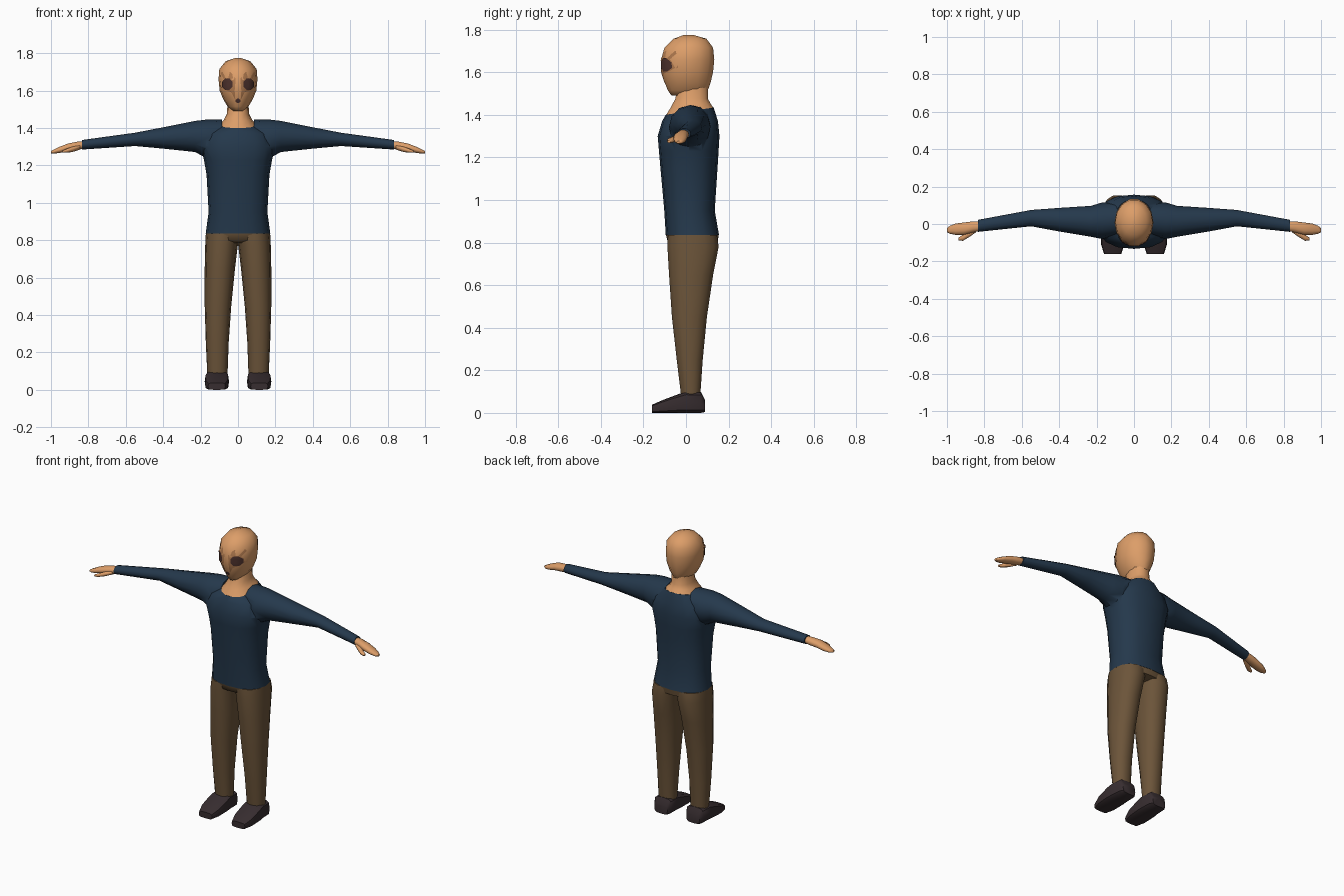
import bpy, bmesh, math
from mathutils import Vector

if "Cube" in bpy.data.objects:
    bpy.data.objects.remove(bpy.data.objects["Cube"])


def material(name, rgb):
    mat = bpy.data.materials.new(name)
    mat.use_nodes = True
    mat.diffuse_color = (*rgb, 1)
    mat.node_tree.nodes["Principled BSDF"].inputs["Base Color"].default_value = (*rgb, 1)
    return mat


skin = material("skin", (0.72, 0.34, 0.14))
shade = material("dark_skin", (0.45, 0.2, 0.08))
brown = material("eye_brown", (0.08, 0.034, 0.028))
navy = material("shirt_navy", (0.018, 0.04, 0.072))
khaki = material("trouser_brown", (0.15, 0.09, 0.042))
leather = material("shoe_leather", (0.038, 0.026, 0.029))

# Maps (along, across, across) of a loft to model space
AXES = {
    "x": lambda t, a, b: Vector((t, a, b)),
    "y": lambda t, a, b: Vector((a, t, b)),
    "z": lambda t, a, b: Vector((a, b, t)),
}


def finish(name, bm, mat, angle=60):
    bmesh.ops.recalc_face_normals(bm, faces=bm.faces)
    mesh = bpy.data.meshes.new(name)
    bm.to_mesh(mesh)
    bm.free()
    mesh.materials.append(mat)
    obj = bpy.data.objects.new(name, mesh)
    bpy.context.collection.objects.link(obj)
    smooth(obj, angle)
    return obj


def select(obj):
    bpy.ops.object.select_all(action="DESELECT")
    obj.select_set(True)
    bpy.context.view_layer.objects.active = obj


def smooth(obj, angle=60):
    select(obj)
    bpy.ops.object.shade_smooth_by_angle(angle=math.radians(angle))


def loft(name, axis, rings, mat, side=1, sides=14, power=2.2, angle=60):
    """Skin rounded rings: (position, a min, a max, b min, b max, optional tilt)."""
    bm = bmesh.new()
    loops = []
    for t, a0, a1, b0, b1, *tilt in rings:
        loop = []
        for i in range(sides):
            turn = math.tau * i / sides
            u, v = (math.copysign(abs(f) ** (2 / power), f)
                    for f in (math.cos(turn), math.sin(turn)))
            a = (a0 + a1) / 2 + u * (a1 - a0) / 2
            b = (b0 + b1) / 2 + v * (b1 - b0) / 2
            lift = tilt[0] * v if tilt else 0
            co = AXES[axis](t + lift, a, b)
            co.x *= side
            loop.append(bm.verts.new(co))
        loops.append(loop)
    for low, high in zip(loops, loops[1:]):
        for i in range(sides):
            j = (i + 1) % sides
            bm.faces.new((low[i], low[j], high[j], high[i]))
    bm.faces.new(loops[0])
    bm.faces.new(loops[-1])
    return finish(name, bm, mat, angle)


# Shirt body, with the sleeves merged into it
collar = (1.417, -0.1, 0.1, -0.095, 0.13, 0.017)
shirt = loft("shirt", "z", [
    (0.835, -0.173, 0.173, -0.095, 0.155),
    (0.95, -0.157, 0.157, -0.102, 0.135),
    (1.15, -0.168, 0.168, -0.12, 0.148),
    (1.23, -0.182, 0.182, -0.127, 0.153),
    (1.3, -0.2, 0.2, -0.133, 0.157),
    (1.37, -0.17, 0.17, -0.112, 0.15),
    collar], navy, sides=16, power=2.4)
for side in (1, -1):
    sleeve = loft("sleeve", "x", [
        (0.085, -0.06, 0.11, 1.3, 1.445),
        (0.17, -0.08, 0.115, 1.24, 1.445),
        (0.23, -0.068, 0.097, 1.272, 1.438),
        (0.4, -0.04, 0.086, 1.29, 1.404),
        (0.55, -0.012, 0.075, 1.304, 1.375),
        (0.835, -0.042, 0.022, 1.285, 1.336)], navy, side, 12, 2)
    union = shirt.modifiers.new("merge_sleeve", "BOOLEAN")
    union.operation = "UNION"
    union.solver = "EXACT"
    union.object = sleeve
    select(shirt)
    bpy.ops.object.modifier_apply(modifier=union.name)
    bpy.data.objects.remove(sleeve)
smooth(shirt, 50)

# Neck and head
loft("neck", "z", [
    collar,
    (1.445, -0.075, 0.075, -0.072, 0.117, 0.008),
    (1.475, -0.06, 0.06, -0.052, 0.105),
    (1.54, -0.055, 0.055, -0.04, 0.105)], skin)
head = loft("head", "z", [
    (1.49, -0.032, 0.032, -0.07, 0.085),
    (1.515, -0.056, 0.056, -0.088, 0.105),
    (1.55, -0.077, 0.077, -0.102, 0.118),
    (1.6, -0.098, 0.098, -0.118, 0.13),
    (1.66, -0.104, 0.104, -0.12, 0.136),
    (1.715, -0.1, 0.1, -0.104, 0.13),
    (1.757, -0.066, 0.066, -0.06, 0.098),
    (1.775, -0.014, 0.014, -0.01, 0.035)], skin, power=2)
bpy.context.view_layer.update()


def face_plate(name, outline, mat, gap, side=1, steps=4):
    """Lay a thin patch, given as (x, z) points, over the front of the head."""
    bm = bmesh.new()
    middle = sum((Vector(p) for p in outline), Vector((0, 0))) / len(outline)

    def place(p):
        hit, spot, normal, _ = head.ray_cast(Vector((p.x * side, -1, p.y)), Vector((0, 1, 0)))
        return bm.verts.new(spot + normal * gap)

    hub = place(middle)
    rings = [[place(middle.lerp(Vector(p), s / steps)) for p in outline]
             for s in range(1, steps + 1)]
    for i in range(len(outline)):
        j = (i + 1) % len(outline)
        bm.faces.new((hub, rings[0][i], rings[0][j]))
        for inner, outer in zip(rings, rings[1:]):
            bm.faces.new((inner[i], outer[i], outer[j], inner[j]))
    # Keep the patch facing forward
    obj = finish(name, bm, mat)
    if sum(f.normal.y for f in obj.data.polygons) > 0:
        obj.data.flip_normals()


def oval(x, z, rx, rz, count=8):
    return [(x + rx * math.cos(math.tau * (i + 0.5) / count),
             z + rz * math.sin(math.tau * (i + 0.5) / count)) for i in range(count)]


face_plate("mouth", oval(0, 1.547, 0.014, 0.012), brown, 0.004)

for side, label in ((1, "left_"), (-1, "right_")):
    # Eyes and their sockets
    face_plate(label + "eye_socket", [
        (0.012, 1.665), (0.04, 1.7), (0.088, 1.698), (0.092, 1.62), (0.06, 1.6),
        (0.035, 1.592), (0.014, 1.55), (0.018, 1.6)], shade, 0.002, side)
    face_plate(label + "eye", oval(0.054, 1.634, 0.029, 0.033), brown, 0.005, side)

    # Hand and thumb
    loft(label + "hand", "x", [
        (0.82, -0.036, 0.014, 1.29, 1.33),
        (0.86, -0.045, 0.014, 1.282, 1.328),
        (0.91, -0.058, 0.008, 1.275, 1.318),
        (0.955, -0.058, 0.002, 1.266, 1.3),
        (0.985, -0.052, -0.01, 1.263, 1.285),
        (1, -0.044, -0.022, 1.265, 1.277)], skin, side, 10)
    loft(label + "thumb", "x", [
        (0.845, -0.045, -0.015, 1.285, 1.31),
        (0.885, -0.072, -0.035, 1.272, 1.3),
        (0.915, -0.09, -0.058, 1.268, 1.29),
        (0.937, -0.088, -0.072, 1.268, 1.28)], skin, side, 8)

    # Trouser leg
    loft(label + "trouser_leg", "z", [
        (0.08, 0.056, 0.164, -0.024, 0.068),
        (0.25, 0.05, 0.172, -0.045, 0.08),
        (0.45, 0.036, 0.178, -0.068, 0.1),
        (0.65, 0.016, 0.178, -0.082, 0.13),
        (0.78, 0, 0.175, -0.09, 0.156),
        (0.836, -0.02, 0.172, -0.088, 0.148)], khaki, side, 14)

    # Shoe
    loft(label + "shoe", "y", [
        (-0.16, 0.068, 0.16, 0, 0.038),
        (-0.11, 0.052, 0.176, 0, 0.06),
        (-0.03, 0.048, 0.178, 0, 0.09),
        (0.0, 0.05, 0.174, 0, 0.1),
        (0.07, 0.052, 0.17, 0, 0.098),
        (0.09, 0.066, 0.156, 0.004, 0.06)], leather, side, 12, 4, 40)

# Trouser seat joining the legs
loft("trouser_seat", "z", [
    (0.785, -0.1, 0.1, -0.05, 0.09),
    (0.8, -0.172, 0.172, -0.085, 0.148),
    (0.836, -0.172, 0.172, -0.094, 0.154)], khaki, sides=16, power=2.4)
